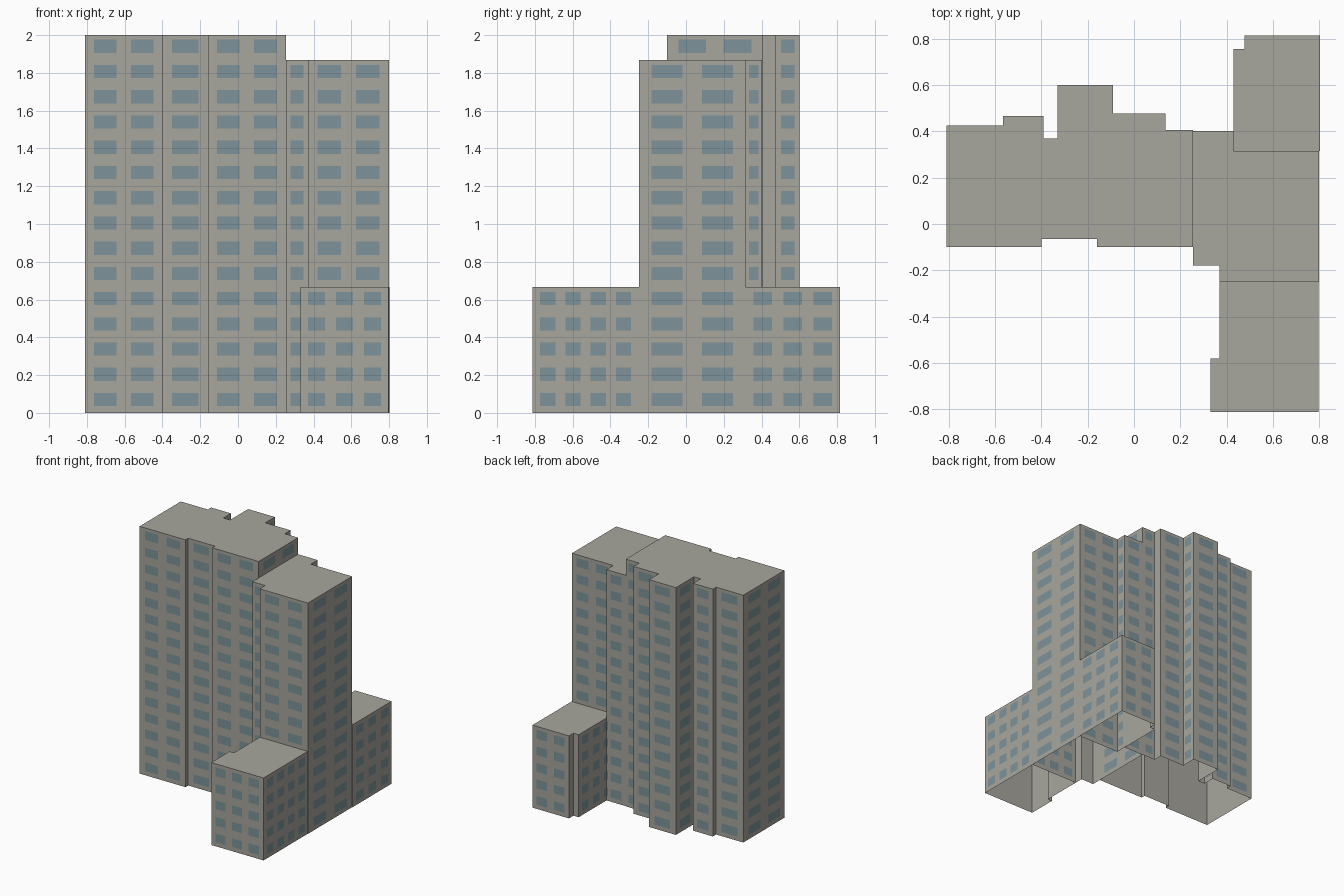
import bpy
import bmesh
from mathutils import Vector

cube = bpy.data.objects.get("Cube")
if cube:
    bpy.data.objects.remove(cube, do_unlink=True)


def make_material(name, color):
    mat = bpy.data.materials.new(name)
    mat.use_nodes = True
    mat.diffuse_color = color
    mat.node_tree.nodes["Principled BSDF"].inputs["Base Color"].default_value = color
    return mat


concrete = make_material("warm grey concrete", (0.39, 0.38, 0.34, 1))
glass = make_material("blue grey glass", (0.205, 0.295, 0.32, 1))

STOREY = 0.1336       # floor to floor
FIRST_ROW = 0.0705    # centre height of the lowest windows
WINDOW_HEIGHT = 0.07
PROUD = 0.003         # how far glass sits in front of the wall


def finish(bm, name, mat):
    mesh = bpy.data.meshes.new(name)
    bm.to_mesh(mesh)
    bm.free()
    mesh.materials.append(mat)
    obj = bpy.data.objects.new(name, mesh)
    bpy.context.collection.objects.link(obj)
    return obj


def quad(bm, a, b, low, high):
    corners = [(a, low), (b, low), (b, high), (a, high)]
    bm.faces.new([bm.verts.new((p.x, p.y, z)) for p, z in corners])


def add_block(name, outline, height, bay):
    """Walls and roof over a counterclockwise outline, open below, with rows of windows."""
    points = [Vector(p) for p in outline]
    edges = list(zip(points, points[1:] + points[:1]))

    # Walls and flat roof
    bm = bmesh.new()
    for a, b in edges:
        quad(bm, a, b, 0, height)
    bm.faces.new([bm.verts.new((p.x, p.y, height)) for p in points])
    bmesh.ops.remove_doubles(bm, verts=bm.verts, dist=0.0001)
    finish(bm, name + "_walls", concrete)

    # Window panes: as many columns as fit each wall, none on narrow returns
    bm = bmesh.new()
    for a, b in edges:
        length = (b - a).length
        if length < 0.08:
            continue
        along = (b - a) / length
        out = Vector((along.y, -along.x)) * PROUD
        count = max(1, round(length / bay))
        half = along * length * 0.29 / count
        for col in range(count):
            offset = (col - (count - 1) / 2) * 0.95 / count
            mid = a + along * length * (0.5 + offset) + out
            for row in range(round(height / STOREY)):
                z = FIRST_ROW + row * STOREY
                quad(bm, mid - half, mid + half,
                     z - WINDOW_HEIGHT / 2, z + WINDOW_HEIGHT / 2)
    finish(bm, name + "_windows", glass)


# Tall stepped slab
add_block("main_tower", [
    (-0.81, -0.10), (-0.40, -0.10), (-0.40, -0.065), (-0.16, -0.065),
    (-0.16, -0.10), (0.255, -0.10), (0.255, 0.405), (0.135, 0.405),
    (0.135, 0.477), (-0.09, 0.477), (-0.09, 0.60), (-0.33, 0.60),
    (-0.33, 0.37), (-0.39, 0.37), (-0.39, 0.467), (-0.567, 0.467),
    (-0.567, 0.425), (-0.81, 0.425)], 2.0, 0.24)

# Slightly lower tower beside it
add_block("side_tower", [
    (0.255, -0.18), (0.37, -0.18), (0.37, -0.25), (0.80, -0.25),
    (0.80, 0.315), (0.43, 0.315), (0.43, 0.402), (0.255, 0.402)], 1.867, 0.24)

# Low wings in front and behind
add_block("front_wing", [
    (0.33, -0.813), (0.798, -0.813), (0.798, -0.25), (0.37, -0.25),
    (0.37, -0.58), (0.33, -0.58)], 0.667, 0.15)
add_block("back_wing", [
    (0.43, 0.315), (0.803, 0.315), (0.803, 0.815), (0.477, 0.815),
    (0.477, 0.757), (0.43, 0.757)], 0.667, 0.15)
